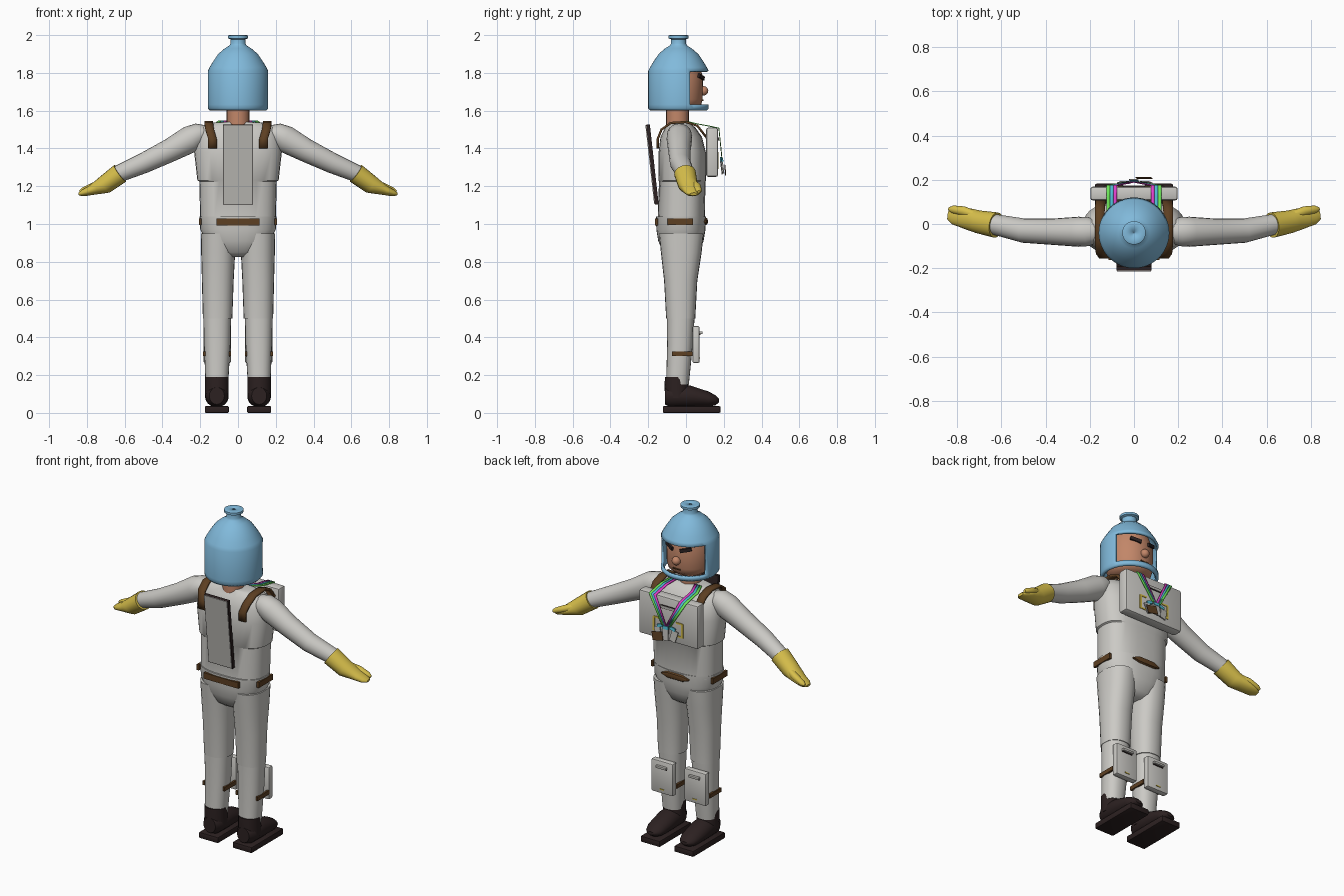
import bpy, bmesh, math
from mathutils import Vector, Euler


def mat(name, r, g, b):
    m = bpy.data.materials.new(name)
    m.diffuse_color = (r, g, b, 1)
    return m


SUIT = mat("suit_grey", 0.60, 0.59, 0.56)
PANEL = mat("panel_grey", 0.50, 0.49, 0.46)
BLUE = mat("helmet_blue", 0.22, 0.49, 0.71)
YELLOW = mat("glove_yellow", 0.68, 0.52, 0.07)
BROWN = mat("strap_brown", 0.11, 0.05, 0.016)
DARK = mat("boot_dark", 0.025, 0.015, 0.015)
SKIN = mat("skin", 0.54, 0.24, 0.14)
GREEN = mat("ribbon_green", 0.15, 0.80, 0.10)
PINK = mat("ribbon_magenta", 0.75, 0.05, 0.60)
CYAN = mat("ribbon_cyan", 0.08, 0.50, 0.65)


def finish(bm, name, material, angle=40):
    bmesh.ops.recalc_face_normals(bm, faces=bm.faces)
    me = bpy.data.meshes.new(name)
    bm.to_mesh(me)
    bm.free()
    me.materials.append(material)
    ob = bpy.data.objects.new(name, me)
    bpy.context.collection.objects.link(ob)
    bpy.ops.object.select_all(action='DESELECT')
    ob.select_set(True)
    bpy.context.view_layer.objects.active = ob
    bpy.ops.object.shade_smooth_by_angle(angle=math.radians(angle))
    return ob


def loft(name, rings, material, side=(1, 0, 0), t=None, n=20, power=2.0):
    """Skin over rings (x, y, z, half width along side, other half width)."""
    bm = bmesh.new()
    loops = []
    c = [Vector(r[:3]) for r in rings]
    for i, r in enumerate(rings):
        tan = Vector(t) if t else c[min(i + 1, len(c) - 1)] - c[max(i - 1, 0)]
        tan.normalize()
        u = Vector(side)
        u = (u - tan * u.dot(tan)).normalized()
        v = tan.cross(u)
        loop = []
        for k in range(n):
            a = 2 * math.pi * k / n
            ca, sa = math.cos(a), math.sin(a)
            p = math.copysign(abs(ca) ** (2 / power), ca)
            q = math.copysign(abs(sa) ** (2 / power), sa)
            loop.append(bm.verts.new(c[i] + u * p * r[3] + v * q * r[4]))
        loops.append(loop)
    for a, b in zip(loops, loops[1:]):
        for k in range(n):
            bm.faces.new((a[k], a[(k + 1) % n], b[(k + 1) % n], b[k]))
    bm.faces.new(loops[0])
    bm.faces.new(loops[-1])
    return finish(bm, name, material)


def box(name, loc, size, material, rot=(0, 0, 0), bevel=0):
    bm = bmesh.new()
    bmesh.ops.create_cube(bm, size=1)
    bmesh.ops.scale(bm, vec=size, verts=bm.verts)
    if bevel:
        bmesh.ops.bevel(bm, geom=bm.edges[:], offset=bevel, segments=2, profile=0.5, affect='EDGES')
    bmesh.ops.rotate(bm, matrix=Euler(rot).to_matrix(), verts=bm.verts)
    bmesh.ops.translate(bm, vec=loc, verts=bm.verts)
    return finish(bm, name, material)


def strap(name, pts, width, material, across=(1, 0, 0), thick=0.008):
    """Flat ribbon along a path."""
    bm = bmesh.new()
    w = Vector(across) * width / 2
    rows = [(bm.verts.new(Vector(p) - w), bm.verts.new(Vector(p) + w)) for p in pts]
    for a, b in zip(rows, rows[1:]):
        bm.faces.new((a[0], a[1], b[1], b[0]))
    ob = finish(bm, name, material)
    m = ob.modifiers.new("thickness", 'SOLIDIFY')
    m.thickness, m.offset = thick, 0
    return ob


UP = (0, 0, 1)

# Helmet: turned profile with a face opening
profile = [(0.15, 1.60), (0.16, 1.612), (0.16, 1.632), (0.16, 1.81), (0.15, 1.83),
           (0.132, 1.86), (0.105, 1.90), (0.07, 1.93), (0.045, 1.945), (0.04, 1.955),
           (0.04, 1.978), (0.053, 1.983), (0.053, 1.997), (0.046, 2.0), (0.001, 2.0)]
bm = bmesh.new()
N = 48
grid = [[bm.verts.new((r * math.sin(2 * math.pi * k / N), -0.04 + r * math.cos(2 * math.pi * k / N), z))
         for k in range(N)] for r, z in profile]
for i in range(len(profile) - 1):
    for k in range(N):
        ang = 360 * (k + 0.5) / N
        if i == 2 and min(ang, 360 - ang) < 65:
            continue
        bm.faces.new((grid[i][k], grid[i][(k + 1) % N], grid[i + 1][(k + 1) % N], grid[i + 1][k]))
helmet = finish(bm, "helmet", BLUE)
sol = helmet.modifiers.new("shell", 'SOLIDIFY')
sol.thickness, sol.offset = 0.014, -1

# Head
loft("head", [(0, -0.04, 1.605, 0.09, 0.09), (0, -0.04, 1.63, 0.12, 0.12), (0, -0.04, 1.66, 0.128, 0.128),
              (0, -0.04, 1.78, 0.13, 0.13), (0, -0.04, 1.84, 0.11, 0.11)], SKIN, t=UP, n=32)
loft("neck", [(0, -0.045, 1.50, 0.06, 0.06), (0, -0.045, 1.62, 0.06, 0.06)], SKIN, t=UP)
bm = bmesh.new()
bmesh.ops.create_uvsphere(bm, u_segments=16, v_segments=10, radius=0.025)
bmesh.ops.translate(bm, vec=(0, 0.093, 1.705), verts=bm.verts)
finish(bm, "nose", SKIN)
box("mouth", (0, 0.089, 1.655), (0.05, 0.006, 0.006), BROWN)
for s in (1, -1):
    a = s * math.radians(24)
    box("eyebrow", (0.132 * math.sin(a), -0.04 + 0.132 * math.cos(a), 1.778),
        (0.065, 0.012, 0.02), DARK, rot=(0, -s * 0.25, -a))

# Body
loft("torso", [(0, -0.025, 1.02, 0.20, 0.125), (0, -0.02, 1.225, 0.205, 0.123), (0, -0.02, 1.23, 0.215, 0.126),
               (0, -0.02, 1.38, 0.232, 0.125), (0, -0.025, 1.46, 0.222, 0.11), (0, -0.03, 1.51, 0.20, 0.08),
               (0, -0.035, 1.535, 0.15, 0.055), (0, -0.04, 1.54, 0.07, 0.05)], SUIT, t=UP, n=32, power=2.6)
loft("hips", [(0, -0.027, 1.04, 0.205, 0.132), (0, -0.027, 0.97, 0.20, 0.13), (0, -0.027, 0.91, 0.17, 0.12),
              (0, -0.027, 0.85, 0.125, 0.095), (0, -0.027, 0.825, 0.07, 0.06)], SUIT, t=UP, n=32, power=2.4)

# Belt pieces
box("belt_back", (0, -0.155, 1.01), (0.23, 0.016, 0.036), BROWN)
loft("belt_buckle", [(-0.09, 0.10, 1.012, 0.01, 0.004), (-0.05, 0.105, 1.014, 0.012, 0.02),
                     (0.05, 0.105, 1.014, 0.012, 0.02), (0.09, 0.10, 1.012, 0.01, 0.004)],
     BROWN, side=(0, 1, 0), n=8)

# Backpack panel
TILT = (0.11, 0, 0)
box("back_panel", (0, -0.178, 1.315), (0.16, 0.02, 0.425), DARK, rot=TILT)
box("back_panel_cover", (0, -0.189, 1.316), (0.152, 0.006, 0.42), PANEL, rot=TILT)

# Chest pack
box("chest_pack", (0, 0.138, 1.38), (0.394, 0.062, 0.26), SUIT, bevel=0.01)
box("chest_slot", (0, 0.17, 1.45), (0.10, 0.006, 0.02), DARK)
box("chest_slot_cover", (0, 0.172, 1.45), (0.09, 0.006, 0.013), PANEL)
for s in (1, -1):
    box("yellow_mark_side", (s * 0.095, 0.17, 1.335), (0.012, 0.005, 0.085), YELLOW)
    for z in (1.375, 1.297):
        box("yellow_mark_end", (s * 0.075, 0.17, z), (0.045, 0.005, 0.01), YELLOW)

# Hanging cards
for x, tilt, y in ((0.055, 0.3, 0.188), (0, 0.05, 0.196), (-0.05, -0.25, 0.188)):
    box("card", (x, y, 1.30), (0.04, 0.006, 0.065), PANEL, rot=(0.12, tilt, 0))
    box("card_top", (x * 0.8, y - 0.003, 1.34), (0.036, 0.008, 0.018), CYAN, rot=(0.12, tilt, 0))
box("card_tag", (0.045, 0.208, 1.285), (0.07, 0.004, 0.05), BROWN, rot=(0.1, 0.2, 0))

for s in (1, -1):
    # Neck ribbons
    for i, m in enumerate((PINK, CYAN, GREEN)):
        x = 0.085 + 0.016 * i
        strap("neck_ribbon", [(s * (x - 0.02), 0.0, 1.545), (s * x, 0.06, 1.53), (s * x, 0.125, 1.518),
                              (s * x, 0.174, 1.508), (s * (0.006 + 0.008 * i), 0.19, 1.35)], 0.016, m, thick=0.005)
    # Shoulder straps
    strap("shoulder_strap", [(s * 0.135, -0.15, 1.40), (s * 0.135, -0.15, 1.45), (s * 0.15, -0.13, 1.50),
                             (s * 0.155, -0.08, 1.535), (s * 0.155, 0.0, 1.54), (s * 0.155, 0.06, 1.52),
                             (s * 0.15, 0.115, 1.45)], 0.045, BROWN, thick=0.012)
    box("belt_side", (s * 0.2, -0.03, 1.012), (0.014, 0.135, 0.034), BROWN)

    # Arm and glove
    loft("arm", [(s * 0.17, -0.035, 1.478, 0.05, 0.045), (s * 0.205, -0.035, 1.475, 0.065, 0.06),
                 (s * 0.25, -0.035, 1.45, 0.068, 0.072), (s * 0.36, -0.035, 1.39, 0.06, 0.062),
                 (s * 0.50, -0.03, 1.322, 0.055, 0.054), (s * 0.64, 0, 1.262, 0.046, 0.045)],
         SUIT, side=(0, 1, 0))
    loft("glove", [(s * 0.624, -0.005, 1.268, 0.058, 0.054), (s * 0.706, 0.01, 1.208, 0.052, 0.049),
                   (s * 0.74, 0.02, 1.195, 0.05, 0.038), (s * 0.78, 0.03, 1.178, 0.045, 0.026),
                   (s * 0.82, 0.037, 1.164, 0.038, 0.018), (s * 0.842, 0.04, 1.158, 0.02, 0.008)],
         YELLOW, side=(0, 1, 0))
    loft("thumb", [(s * 0.72, 0.04, 1.215, 0.02, 0.02), (s * 0.77, 0.058, 1.198, 0.022, 0.02),
                   (s * 0.82, 0.066, 1.177, 0.018, 0.016), (s * 0.838, 0.068, 1.17, 0.008, 0.008)],
         YELLOW, side=(0, 1, 0), n=12)

    # Leg
    loft("upper_leg", [(s * 0.105, -0.025, 0.95, 0.092, 0.118), (s * 0.105, -0.025, 0.85, 0.09, 0.108),
                       (s * 0.107, -0.028, 0.70, 0.084, 0.088), (s * 0.108, -0.028, 0.50, 0.078, 0.077)],
         SUIT, t=UP, n=24, power=2.3)
    loft("lower_leg", [(s * 0.11, -0.028, 0.51, 0.074, 0.074), (s * 0.11, -0.032, 0.36, 0.07, 0.068),
                       (s * 0.112, -0.045, 0.15, 0.06, 0.06)], SUIT, t=UP, n=24, power=2.3)

    # Boot and sole
    loft("boot_shaft", [(s * 0.112, -0.047, 0.08, 0.063, 0.065), (s * 0.112, -0.05, 0.15, 0.063, 0.063),
                        (s * 0.112, -0.052, 0.19, 0.063, 0.06)], DARK, t=UP)
    loft("boot_foot", [(s * 0.112, -0.112, 0.09, 0.04, 0.045), (s * 0.112, -0.08, 0.09, 0.06, 0.06),
                       (s * 0.112, 0.02, 0.088, 0.063, 0.058), (s * 0.112, 0.12, 0.073, 0.058, 0.04),
                       (s * 0.112, 0.155, 0.067, 0.045, 0.027), (s * 0.112, 0.175, 0.065, 0.02, 0.01)],
         DARK, t=(0, 1, 0))
    box("sole", (s * 0.112, 0.03, 0.018), (0.128, 0.305, 0.036), DARK, bevel=0.006)

    # Shin pad with strap and handle
    box("shin_pad", (s * 0.11, 0.053, 0.362), (0.145, 0.038, 0.195), SUIT, bevel=0.008)
    box("shin_handle", (s * 0.11, 0.078, 0.425), (0.07, 0.018, 0.014), PANEL, bevel=0.003)
    box("shin_slot", (s * 0.11, 0.073, 0.416), (0.07, 0.005, 0.006), DARK)
    box("shin_mark", (s * 0.11, 0.073, 0.29), (0.03, 0.004, 0.006), YELLOW)
    for e in (1, -1):
        box("shin_strap", (s * 0.11 + e * 0.068, -0.02, 0.312), (0.012, 0.11, 0.024), BROWN)
